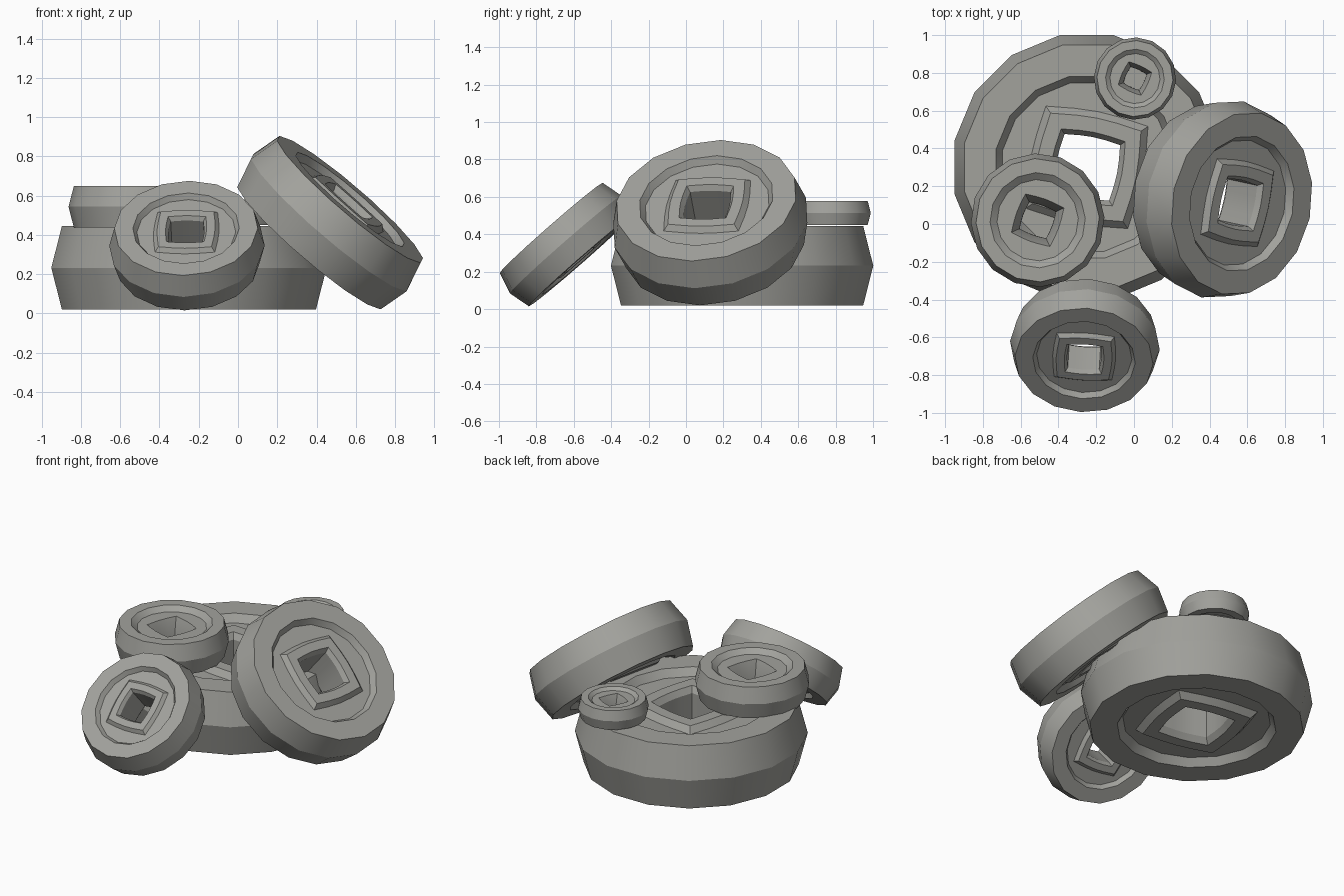
import bpy, math
from mathutils import Vector

if "Cube" in bpy.data.objects:
    bpy.data.objects.remove(bpy.data.objects["Cube"])

# One stone-grey material
mat = bpy.data.materials.new("warm_grey")
mat.diffuse_color = (0.36, 0.36, 0.335, 1)
mat.use_nodes = True
mat.node_tree.nodes["Principled BSDF"].inputs["Base Color"].default_value = mat.diffuse_color

N = 16          # sides of every wheel
H = 0.2125      # half thickness at unit scale

# Face profile from the rim inwards: (radius, height, is_square)
HUB = [(0.66, H, 0), (0.49, H, 0), (0.455, H - 0.05, 0), (0.39, H - 0.05, 1),
       (0.345, H - 0.012, 1), (0.245, H - 0.012, 1), (0.212, H - 0.05, 1)]
# Plain recessed face with a tapering square hole
PLAIN = [(0.66, H, 0), (0.51, H, 0), (0.435, H - 0.06, 0),
         (0.31, H - 0.06, 1), (0.215, -0.04, 1)]


def radius(r, square, k):
    """Round radius, or a square with gently bulging sides."""
    if not square:
        return r
    a = math.radians(45) + k * 2 * math.pi / N
    s = math.sqrt(0.5) / max(abs(math.cos(a)), abs(math.sin(a)))
    return r * (0.78 * s + 0.22)


def wheel(name, center, normal, scale, turn, upper):
    # Closed profile: outer bulge, upper face, hole, lower face
    lower = [(r, -z, q) for r, z, q in reversed(HUB)]
    prof = [(0.715, 0, 0)] + upper + lower
    n = Vector(normal).normalized()
    e1 = Vector((0, 0, 1)).cross(n)
    e1 = e1.normalized() if e1.length > 1e-4 else Vector((1, 0, 0))
    e2 = n.cross(e1)
    c = Vector(center)
    verts, faces = [], []
    for r, z, q in prof:
        for k in range(N):
            a = math.radians(turn) + k * 2 * math.pi / N
            rr = radius(r, q, k)
            verts.append(c + scale * (e1 * rr * math.cos(a) + e2 * rr * math.sin(a) + n * z))
    m = len(prof)
    for i in range(m):
        j = (i + 1) % m
        for k in range(N):
            l = (k + 1) % N
            faces.append((i * N + k, i * N + l, j * N + l, j * N + k))
    me = bpy.data.meshes.new(name)
    me.from_pydata(verts, [], faces)
    me.materials.append(mat)
    me.update()
    ob = bpy.data.objects.new(name, me)
    bpy.context.collection.objects.link(ob)
    bpy.ops.object.select_all(action='DESELECT')
    ob.select_set(True)
    bpy.context.view_layer.objects.active = ob
    bpy.ops.object.shade_smooth_by_angle(angle=math.radians(25))


UP = (0, 0, 1)
# Large wheel lying flat, two small ones stacked on it
wheel("large_flat_wheel", (-0.25, 0.30, 0.232), UP, 1.0, 33.75, HUB)
wheel("medium_stacked_wheel", (-0.51, 0.02, 0.543), UP, 0.495, 25, PLAIN)
wheel("small_stacked_wheel", (0.005, 0.77, 0.514), UP, 0.305, 20, PLAIN)
# Two wheels leaning on the large one
wheel("front_leaning_wheel", (-0.26, -0.643, 0.345), (-0.04, -0.659, 0.753), 0.555, 45, HUB)
wheel("right_leaning_wheel", (0.469, 0.13, 0.462), (0.645, -0.14, 0.75), 0.742, 45, HUB)
